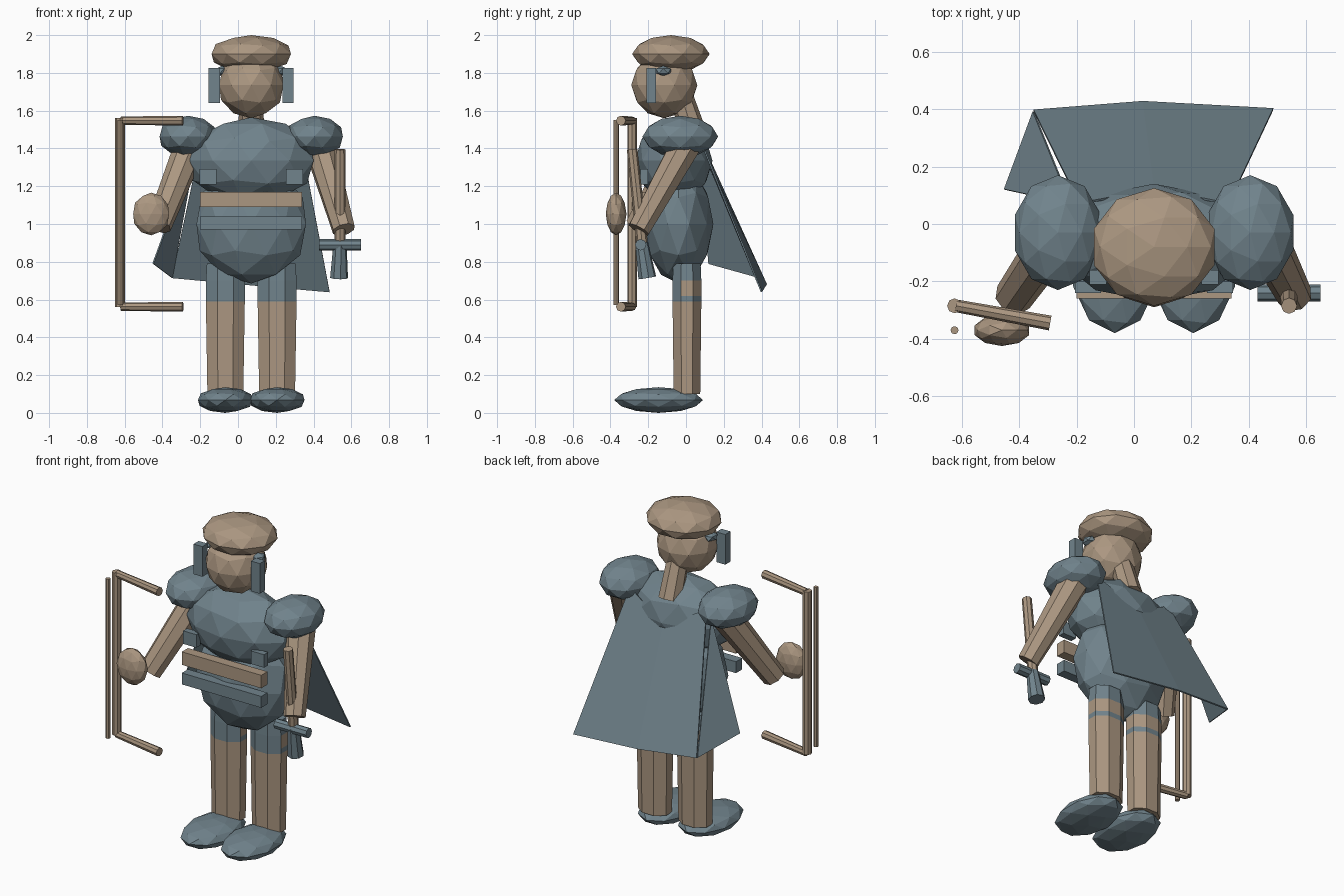
import bpy, bmesh, math
from mathutils import Vector

if "Cube" in bpy.data.objects:
    bpy.data.objects.remove(bpy.data.objects["Cube"])


def material(name, rgb):
    m = bpy.data.materials.new(name)
    m.diffuse_color = (*rgb, 1)
    m.use_nodes = True
    m.node_tree.nodes["Principled BSDF"].inputs["Base Color"].default_value = m.diffuse_color
    return m


TAN = material("tan", (0.41, 0.31, 0.22))
BLUE = material("slate_blue", (0.165, 0.23, 0.265))
CX = 0.07  # centre line of the body


def finish(name, bm, *mats):
    bmesh.ops.recalc_face_normals(bm, faces=bm.faces)
    me = bpy.data.meshes.new(name)
    bm.to_mesh(me)
    bm.free()
    for m in mats:
        me.materials.append(m)
    ob = bpy.data.objects.new(name, me)
    bpy.context.collection.objects.link(ob)
    return ob


def ball(name, centre, radii, mat, sub=2):
    """Faceted ellipsoid whose extents match the radii exactly."""
    bm = bmesh.new()
    bmesh.ops.create_icosphere(bm, subdivisions=sub, radius=1)
    top = [max(abs(v.co[i]) for v in bm.verts) for i in range(3)]
    for v in bm.verts:
        v.co = [centre[i] + v.co[i] * radii[i] / top[i] for i in range(3)]
    return finish(name, bm, mat)


def box(name, x, y, z, mat):
    bm = bmesh.new()
    bmesh.ops.create_cube(bm, size=1)
    for v in bm.verts:
        v.co = [(r[0] + r[1]) / 2 + c * (r[1] - r[0]) for c, r in zip(v.co, (x, y, z))]
    return finish(name, bm, mat)


def rod(name, a, b, r1, r2, mat, sides=8):
    a, b = Vector(a), Vector(b)
    bm = bmesh.new()
    bmesh.ops.create_cone(bm, cap_ends=True, segments=sides, radius1=r1,
                          radius2=r2, depth=(b - a).length)
    q = (b - a).to_track_quat('Z', 'Y')
    for v in bm.verts:
        v.co = q @ v.co + (a + b) / 2
    return finish(name, bm, mat)


def sheet(name, pts, faces, mat):
    bm = bmesh.new()
    vs = [bm.verts.new(p) for p in pts]
    for f in faces:
        bm.faces.new([vs[i] for i in f])
    ob = finish(name, bm, mat)
    s = ob.modifiers.new("thickness", 'SOLIDIFY')
    s.thickness, s.offset = 0.008, 0
    return ob


def leg(name, x):
    """Octagonal leg: tan shin, blue thigh, tan band around the back."""
    bm = bmesh.new()
    rings = []
    for z, r in ((0.1, 0.095), (0.59, 0.103), (0.62, 0.103), (0.70, 0.103), (0.79, 0.098)):
        ring = []
        for i in range(8):
            t = math.tau * (i + 0.5) / 8
            k = r / math.cos(math.pi / 8)
            ring.append(bm.verts.new((x + k * math.cos(t), 0.005 + 0.74 * k * math.sin(t), z)))
        rings.append(ring)
    for lo, hi in zip(rings, rings[1:]):
        for i in range(8):
            bm.faces.new((lo[i], lo[(i + 1) % 8], hi[(i + 1) % 8], hi[i]))
    bm.faces.new(rings[0][::-1])
    bm.faces.new(rings[-1])
    for f in bm.faces:
        c = f.calc_center_median()
        band = 0.62 < c.z < 0.70 and c.y > -0.03
        f.material_index = 0 if c.z < 0.58 or band else 1
    return finish(name, bm, TAN, BLUE)


# Head, cap and neck
ball("head", (CX, -0.115, 1.735), (0.17, 0.175, 0.175), TAN)
ball("cap", (CX, -0.08, 1.90), (0.21, 0.205, 0.10), TAN)
rod("neck", (CX, 0.05, 1.45), (CX, -0.05, 1.75), 0.07, 0.06, TAN)

# Torso
ball("chest", (CX, -0.065, 1.335), (0.33, 0.205, 0.23), BLUE)
ball("belly", (CX, -0.04, 1.0), (0.29, 0.185, 0.315), BLUE)
box("upper_belt", (-0.20, 0.34), (-0.26, -0.20), (1.09, 1.17), TAN)
box("lower_belt", (-0.20, 0.34), (-0.26, -0.20), (0.97, 1.04), BLUE)

# Mirrored pairs
for s, side in ((-1, "right"), (1, "left")):
    def span(a, b):
        return sorted((CX + s * a, CX + s * b))
    box(side + "_cheek_guard", span(0.165, 0.225), (-0.21, -0.16), (1.64, 1.825), BLUE)
    ball(side + "_cap_stud", (CX + s * 0.155, -0.12, 1.81), (0.035, 0.04, 0.028), BLUE, 1)
    box(side + "_buckle", span(0.185, 0.275), (-0.24, -0.20), (1.21, 1.29), BLUE)
    ball(side + "_shoulder", (CX + s * 0.335, -0.03, 1.463), (0.15, 0.2, 0.11), BLUE)
    leg(side + "_leg", CX + s * 0.137)
    ball(side + "_foot", (CX + s * 0.137, -0.145, 0.068), (0.145, 0.235, 0.068), BLUE)

# Arms and fist
rod("right_arm", (-0.25, -0.01, 1.42), (-0.42, -0.255, 0.99), 0.085, 0.068, TAN)
rod("left_arm", (0.43, 0.0, 1.42), (0.56, -0.25, 0.97), 0.085, 0.062, TAN)
ball("fist", (-0.46, -0.37, 1.053), (0.095, 0.055, 0.113), TAN)

# Bow: two uprights joined to a short limb at each end
rod("bow_string", (-0.625, -0.37, 0.57), (-0.625, -0.37, 1.55), 0.014, 0.014, TAN)
rod("bow_grip", (-0.625, -0.285, 0.56), (-0.625, -0.285, 1.56), 0.026, 0.026, TAN)
for name, z in (("bow_lower_limb", 0.562), ("bow_upper_limb", 1.547)):
    rod(name, (-0.62, -0.285, z), (-0.292, -0.345, z), 0.022, 0.026, TAN)

# Sword
rod("blade", (0.54, -0.23, 0.88), (0.54, -0.285, 1.395), 0.03, 0.028, TAN)
rod("sword_guard", (0.43, -0.24, 0.89), (0.65, -0.24, 0.89), 0.03, 0.03, BLUE)
rod("sword_hilt", (0.535, -0.205, 0.715), (0.54, -0.235, 0.9), 0.048, 0.035, BLUE)

# Cape: main panel and a side flap
sheet("cape", [(-0.19, 0.07, 1.46), (CX, 0.12, 1.32), (0.33, 0.07, 1.46),
               (0.485, 0.40, 0.64), (0.03, 0.425, 0.68), (-0.35, 0.395, 0.715)],
      [(0, 1, 4, 5), (1, 2, 3, 4)], BLUE)
sheet("cape_flap", [(-0.22, 0.07, 1.42), (-0.35, 0.39, 0.715), (-0.45, 0.12, 0.79)],
      [(0, 1, 2)], BLUE)
